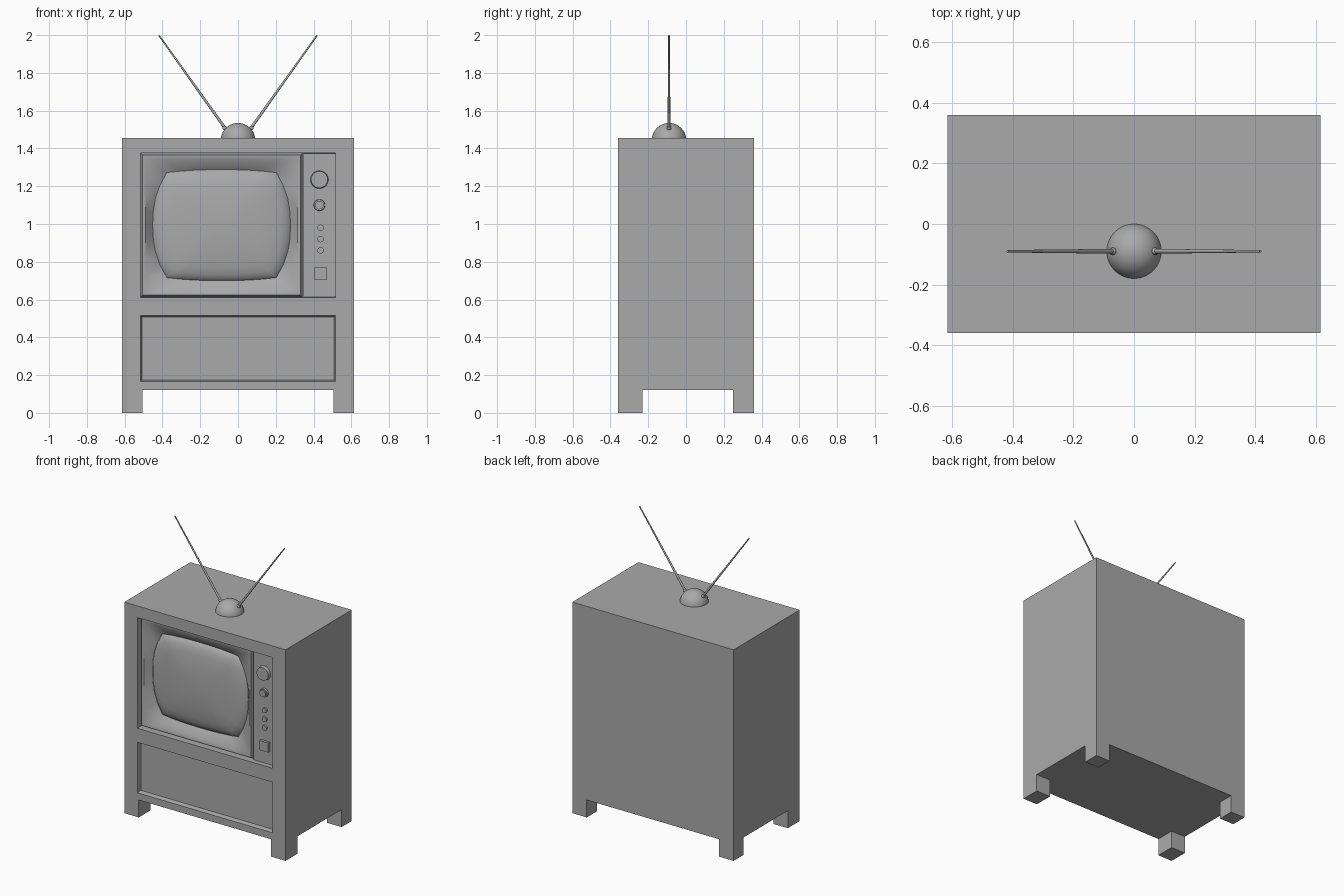
import bpy, bmesh
from mathutils import Vector

old = bpy.data.objects.get("Cube")
if old:
    bpy.data.objects.remove(old, do_unlink=True)

grey = bpy.data.materials.new("plain grey")
grey.use_nodes = True
grey.diffuse_color = (0.4, 0.4, 0.4, 1)
grey.node_tree.nodes["Principled BSDF"].inputs["Base Color"].default_value = (0.4, 0.4, 0.4, 1)

W, D, TOP, FLOOR = 0.615, 0.36, 1.455, 0.12


def finish(name, bm, smooth=False):
    mesh = bpy.data.meshes.new(name)
    bm.to_mesh(mesh)
    bm.free()
    mesh.materials.append(grey)
    obj = bpy.data.objects.new(name, mesh)
    bpy.context.collection.objects.link(obj)
    if smooth:
        bpy.ops.object.select_all(action='DESELECT')
        obj.select_set(True)
        bpy.context.view_layer.objects.active = obj
        bpy.ops.object.shade_smooth_by_angle(angle=0.6)
    return obj


def box(name, x, y, z):
    bm = bmesh.new()
    bmesh.ops.create_cube(bm, size=1)
    for v in bm.verts:
        v.co = [lo + (c + 0.5) * (hi - lo) for c, (lo, hi) in zip(v.co, (x, y, z))]
    return finish(name, bm)


def rod(name, start, end, r1, r2, sides=32):
    start, end = Vector(start), Vector(end)
    bm = bmesh.new()
    bmesh.ops.create_cone(bm, cap_ends=True, segments=sides, radius1=r1, radius2=r2,
                          depth=(end - start).length)
    obj = finish(name, bm, True)
    obj.location = (start + end) / 2
    obj.rotation_euler = (end - start).to_track_quat('Z', 'Y').to_euler()
    return obj


def ball(name, centre, r, cut=None):
    bm = bmesh.new()
    bmesh.ops.create_uvsphere(bm, u_segments=32, v_segments=20, radius=r)
    bmesh.ops.translate(bm, verts=bm.verts, vec=centre)
    if cut is not None:
        bmesh.ops.bisect_plane(bm, geom=bm.verts[:] + bm.edges[:] + bm.faces[:],
                               plane_co=(0, 0, cut), plane_no=(0, 0, 1), clear_inner=True)
    return finish(name, bm, True)


# Cabinet: gridded front, plain sides and back, two recessed openings
bm = bmesh.new()
xs = [-W, -0.516, 0.516, W]
zs = [FLOOR, 0.167, 0.515, 0.612, 1.375, TOP]
grid = [[bm.verts.new((x, -D, z)) for x in xs] for z in zs]
cells = {(i, j): bm.faces.new((grid[j][i], grid[j][i + 1], grid[j + 1][i + 1], grid[j + 1][i]))
         for j in range(len(zs) - 1) for i in range(len(xs) - 1)}
rim = [e for e in bm.edges if e.is_boundary]
new = bmesh.ops.extrude_edge_only(bm, edges=rim)["geom"]
for v in new:
    if isinstance(v, bmesh.types.BMVert):
        v.co.y = D
bmesh.ops.contextual_create(bm, geom=[e for e in new if isinstance(e, bmesh.types.BMEdge)])
bmesh.ops.recalc_face_normals(bm, faces=bm.faces)
bmesh.ops.inset_individual(bm, faces=[cells[1, 1]], thickness=0.01, depth=-0.03)
bmesh.ops.inset_individual(bm, faces=[cells[1, 3]], thickness=0.001, depth=-0.12)
finish("cabinet", bm)

# Legs
for side, x in (("right", (-W, -0.505)), ("left", (0.505, W))):
    box("front_leg_" + side, x, (-D, -0.23), (0, FLOOR))
    box("back_leg_" + side, x, (0.25, D), (0, FLOOR))


def barrel(bm, cx, cz, hw, hh, bulge_x, bulge_z, depth, n=8):
    """Rectangle loop with sides that bow outward."""
    def bow(u):
        return 1 - abs(u) ** 2.4
    pts = []
    for k in range(4):
        for i in range(n):
            u = -1 + 2 * i / n
            if k % 2 == 0:
                p = (u * hw, -hh - bulge_z * bow(u))
            else:
                p = (hw + bulge_x * bow(u), u * hh)
            s = -1 if k >= 2 else 1
            pts.append((s * p[0], s * p[1]))
    return [bm.verts.new((cx + x, -D + depth, cz + z)) for x, z in pts]


def bridge(bm, a, b):
    for i in range(len(a)):
        j = (i + 1) % len(a)
        bm.faces.new((a[i], a[j], b[j], b[i]))


# Screen surround: chamfered rim, then a funnel to the bowed screen outline
CX, CZ = -0.087, 0.994
bm = bmesh.new()
loops = [barrel(bm, CX, CZ, 0.428, 0.381, 0, 0, 0.06),
         barrel(bm, CX, CZ, 0.418, 0.371, 0, 0, 0.03),
         barrel(bm, CX, CZ, 0.402, 0.347, 0, 0, 0.032),
         barrel(bm, CX, CZ, 0.29, 0.278, 0.075, 0.016, 0.075)]
for a, b in zip(loops, loops[1:]):
    bridge(bm, a, b)
finish("screen_surround", bm, True)

# Screen: pillow-shaped glass
bm = bmesh.new()
loops = []
for t in (1, 0.985, 0.95, 0.88, 0.75, 0.55, 0.3):
    depth = 0.025 + 0.03 * t ** 2 + 0.022 * t ** 16
    loops.append(barrel(bm, CX, CZ, 0.29 * t, 0.278 * t, 0.075 * t, 0.016 * t, depth))
for a, b in zip(loops, loops[1:]):
    bridge(bm, a, b)
centre = bm.verts.new((CX, -D + 0.025, CZ))
last = loops[-1]
for i in range(len(last)):
    bm.faces.new((last[i], last[(i + 1) % len(last)], centre))
finish("screen", bm, True)

# Control panel with dials, small buttons and a square button
PANEL = -D + 0.032
box("control_panel", (0.347, 0.516), (PANEL, -D + 0.12), (0.614, 1.374))


def knob(name, x, z, r, height, taper=1.0):
    rod(name, (x, PANEL + 0.01, z), (x, PANEL - height, z), r, r * taper)


knob("channel_dial", 0.431, 1.235, 0.049, 0.022, 0.9)
knob("volume_dial_base", 0.431, 1.1, 0.032, 0.012, 0.9)
knob("volume_dial_cap", 0.431, 1.1, 0.023, 0.022)
for i in range(3):
    knob("small_button_%d" % (i + 1), 0.437, 0.98 - 0.06 * i, 0.017, 0.012)
box("square_button", (0.406, 0.472), (PANEL - 0.018, PANEL + 0.01), (0.703, 0.769))

# Aerial: dome with two splayed rods
ball("aerial_dome", (0, -0.09, 1.444), 0.091, cut=TOP)
for side, s in (("right", -1), ("left", 1)):
    ball("aerial_joint_" + side, (s * 0.07, -0.09, 1.508), 0.012)
    rod("aerial_rod_" + side, (s * 0.064, -0.09, 1.501), (s * 0.418, -0.09, 1.998),
        0.008, 0.004, 12)
